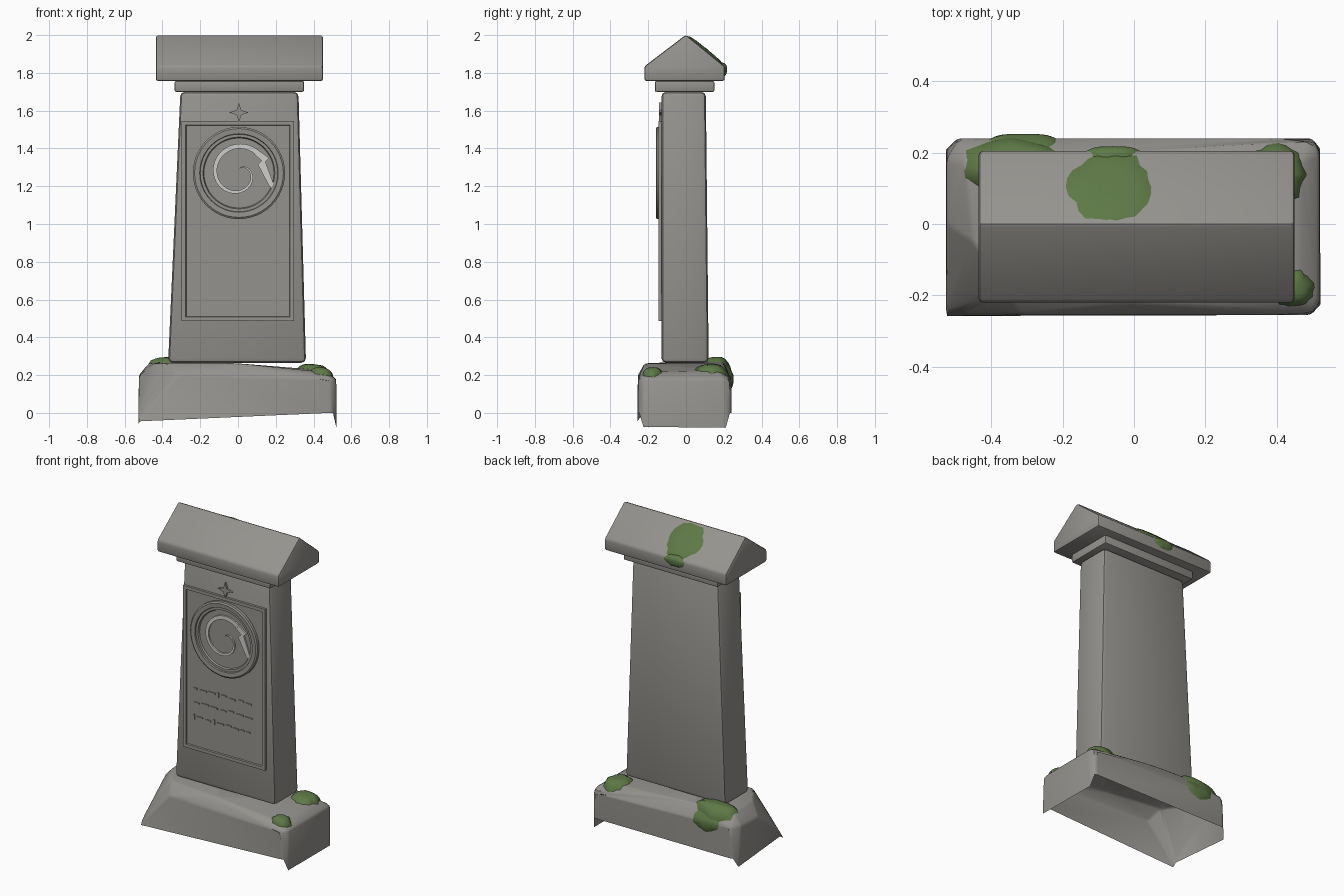
import bpy, bmesh, math, random
from mathutils import Vector
from mathutils.bvhtree import BVHTree

random.seed(4)
if "Cube" in bpy.data.objects:
    bpy.data.objects.remove(bpy.data.objects["Cube"])


def material(name, color):
    mat = bpy.data.materials.new(name)
    mat.use_nodes = True
    mat.diffuse_color = (*color, 1)
    bsdf = next(n for n in mat.node_tree.nodes if n.type == "BSDF_PRINCIPLED")
    bsdf.inputs["Base Color"].default_value = (*color, 1)
    return mat


STONE = material("weathered stone", (0.30, 0.29, 0.27))
PALE = material("pale inlay", (0.62, 0.62, 0.61))
MOSS = material("moss green", (0.11, 0.19, 0.06))


def finish(name, bm, mat, angle=35):
    bmesh.ops.recalc_face_normals(bm, faces=bm.faces)
    mesh = bpy.data.meshes.new(name)
    bm.to_mesh(mesh)
    bm.free()
    mesh.materials.append(mat)
    obj = bpy.data.objects.new(name, mesh)
    bpy.context.collection.objects.link(obj)
    bpy.ops.object.select_all(action="DESELECT")
    obj.select_set(True)
    bpy.context.view_layer.objects.active = obj
    bpy.ops.object.shade_smooth_by_angle(angle=math.radians(angle))
    return obj


def block(name, points, bevel, open_bottom=False):
    """Convex stone block with rounded edges."""
    bm = bmesh.new()
    for p in points:
        bm.verts.new(p)
    bmesh.ops.convex_hull(bm, input=bm.verts)
    bmesh.ops.dissolve_limit(bm, angle_limit=math.radians(1), verts=bm.verts, edges=bm.edges)
    bm.normal_update()
    if open_bottom:
        under = [f for f in bm.faces if f.normal.z < -0.9]
        bmesh.ops.delete(bm, geom=under, context="FACES")
    edges = [e for e in bm.edges if e.is_manifold]
    bmesh.ops.bevel(bm, geom=edges, offset=bevel, segments=2, profile=0.5,
                    affect="EDGES", clamp_overlap=True)
    return finish(name, bm, STONE)


def corners(x0, x1, y0, y1, z):
    return [(x, y, z) for x in (x0, x1) for y in (y0, y1)]


def plate(name, outlines, back, front, mat):
    """Flat shapes in the x-z plane, raised towards the front."""
    bm = bmesh.new()
    for outline in outlines:
        rim = [[bm.verts.new((x, y, z)) for x, z in outline] for y in (back, front)]
        bm.faces.new(rim[0])
        bm.faces.new(rim[1])
        for i in range(len(outline)):
            bm.faces.new((rim[0][i - 1], rim[0][i], rim[1][i], rim[1][i - 1]))
    return finish(name, bm, mat, 25)


def rect(x0, x1, z0, z1):
    return [(x0, z0), (x1, z0), (x1, z1), (x0, z1)]


# Worn plinth: open below, front left corner knocked off, top sinking to the right
foot = [(x, y, 0) for x, y in (
    (-.525, .21), (-.495, .24), (.495, .24), (.52, .215),
    (.52, -.23), (.495, -.255), (-.495, -.255), (-.525, -.23))]
shoulder = [(-.525, .18, .2), (-.49, .24, .2), (.5, .24, .17), (.52, .2, .18),
            (.52, -.22, .18), (.49, -.255, .18), (-.525, 0, .19), (-.32, -.255, .2)]
crown = [(-.47, .17, .265), (-.45, -.05, .26), (-.36, -.18, .265), (0, -.22, .262),
         (.46, -.2, .215), (.46, .17, .225), (-.2, .2, .27), (0, .2, .26)]
plinth = block("plinth", foot + shoulder + crown, 0.012, open_bottom=True)

# Tapered shaft and collar
block("shaft", corners(-.37, .36, -.13, .12, .265) + corners(-.305, .32, -.13, .105, 1.7), 0.025)
block("collar", corners(-.335, .35, -.165, .15, 1.7) + corners(-.335, .35, -.165, .15, 1.757), 0.008)

# Gabled cap
gable = [(-.22, 1.757), (.205, 1.757), (.205, 1.835), (0, 2.002), (-.22, 1.835)]
cap = block("gabled_cap", [(x, y, z) for x in (-.435, .45) for y, z in gable], 0.012)

# Framed panel with a sunken field
bm = bmesh.new()
vs = [bm.verts.new((x, -.12, z)) for x, z in rect(-.298, .297, .487, 1.545)]
face = bm.faces.new(vs)
side = bmesh.ops.extrude_face_region(bm, geom=[face])["geom"]
bmesh.ops.translate(bm, verts=[v for v in side if isinstance(v, bmesh.types.BMVert)],
                    vec=(0, -.025, 0))
front = next(f for f in side if isinstance(f, bmesh.types.BMFace))
bmesh.ops.inset_region(bm, faces=[front], thickness=0.03)
bmesh.ops.inset_region(bm, faces=[front], thickness=0.004)
bmesh.ops.translate(bm, verts=front.verts, vec=(0, .009, 0))
finish("framed_panel", bm, STONE)

# Round medallion, lathed about the y axis
CX, CZ = 0.005, 1.27
profile = [(0, .14), (.185, .14), (.19, .15), (.205, .15), (.208, .158),
           (.235, .16), (.244, .154), (.244, .125)]
bm = bmesh.new()
vs = [bm.verts.new((CX + r, -d, CZ)) for r, d in profile]
es = [bm.edges.new(pair) for pair in zip(vs, vs[1:])]
bmesh.ops.spin(bm, geom=vs + es, cent=(CX, 0, CZ), axis=(0, 1, 0),
               angle=math.tau, steps=48, use_duplicate=False)
bmesh.ops.remove_doubles(bm, verts=bm.verts, dist=0.0001)
finish("medallion", bm, STONE)

# Curled inlay: a tapering spiral ribbon and a pointed blade
outer, inner = [], []
for i in range(49):
    t = i / 48
    a = math.radians(45 + 395 * t)
    r = 0.145 * (1 - 0.82 * t ** 1.7)
    half = 0.014 * (1 - 0.75 * t)
    for line, rad in ((outer, r + half), (inner, r - half)):
        line.append((CX + rad * math.cos(a), CZ + rad * math.sin(a)))
plate("spiral_inlay", [outer + inner[::-1]], -.135, -.149, PALE)
blade = [(.085, 1.37), (.115, 1.385), (.165, 1.35), (.145, 1.33),
         (.19, 1.21), (.178, 1.19), (.165, 1.2), (.105, 1.315), (.125, 1.335)]
plate("blade_inlay", [blade], -.135, -.15, PALE)

# Four-pointed star
star = []
for i in range(8):
    r = 0.018 if i % 2 else 0.052
    a = i * math.pi / 4
    star.append((CX + r * math.cos(a), 1.59 + r * math.sin(a)))
plate("star", [star], -.125, -.142, STONE)

# Rows of worn chisel marks
marks = []
for row in (.89, .8, .705):
    x = -.225
    while x < .18:
        w = random.choice((.008, .025, .04, .05))
        h = 0.035 if w < .01 else 0.01
        z = row + random.uniform(-.006, .006)
        marks.append(rect(x, x + w, z - h / 2, z + h / 2))
        x += w + random.uniform(.012, .024)
plate("chisel_marks", marks, -.13, -.142, STONE)


def moss(name, target, centre, normal, rx, ry, lift=0.016):
    """Ragged cushion draped over a stone block."""
    tree = BVHTree.FromObject(target, bpy.context.evaluated_depsgraph_get())
    n, c = Vector(normal).normalized(), Vector(centre)
    u = Vector((1, 0, 0))
    u = (u - n * u.dot(n)).normalized()
    v = n.cross(u)
    rings, spokes = 7, 26
    ragged = [random.uniform(.88, 1.06) for _ in range(spokes)]

    def drape(p, height):
        hit, hn, _, _ = tree.ray_cast(p + n * 0.4, -n)
        if hit is None:
            hit, hn, _, _ = tree.find_nearest(p)
        return hit + (hn * 0.5 + n * 0.5) * height

    bm = bmesh.new()
    mid = bm.verts.new(drape(c, lift))
    last = None
    for k in range(1, rings + 1):
        f = k / rings
        ring = []
        for s in range(spokes):
            a = math.tau * s / spokes
            p = c + (u * rx * math.cos(a) + v * ry * math.sin(a)) * f * ragged[s]
            ring.append(bm.verts.new(drape(p, lift * (1 - f ** 4) - 0.001)))
        for s in range(spokes):
            if last:
                bm.faces.new((last[s - 1], ring[s - 1], ring[s], last[s]))
            else:
                bm.faces.new((mid, ring[s - 1], ring[s]))
        last = ring
    finish(name, bm, MOSS, 60)


# Moss on the cap's rear slope and on the plinth's corners
moss("cap_moss", cap, (-.065, .105, 1.92), (0, .63, .77), .125, .135, .012)
moss("eave_moss", cap, (-.06, .205, 1.825), (0, .9, .4), .075, .04, .014)
moss("plinth_moss_back_left", plinth, (-.34, .17, .26), (-.1, .15, 1), .145, .085, .03)
moss("plinth_moss_drip", plinth, (-.31, .235, .2), (0, 1, .35), .1, .07, .014)
moss("plinth_moss_back_right", plinth, (.4, .14, .235), (.1, .1, 1), .085, .095, .028)
moss("plinth_moss_front_right", plinth, (.445, -.18, .21), (.25, -.1, 1), .062, .053, .024)
